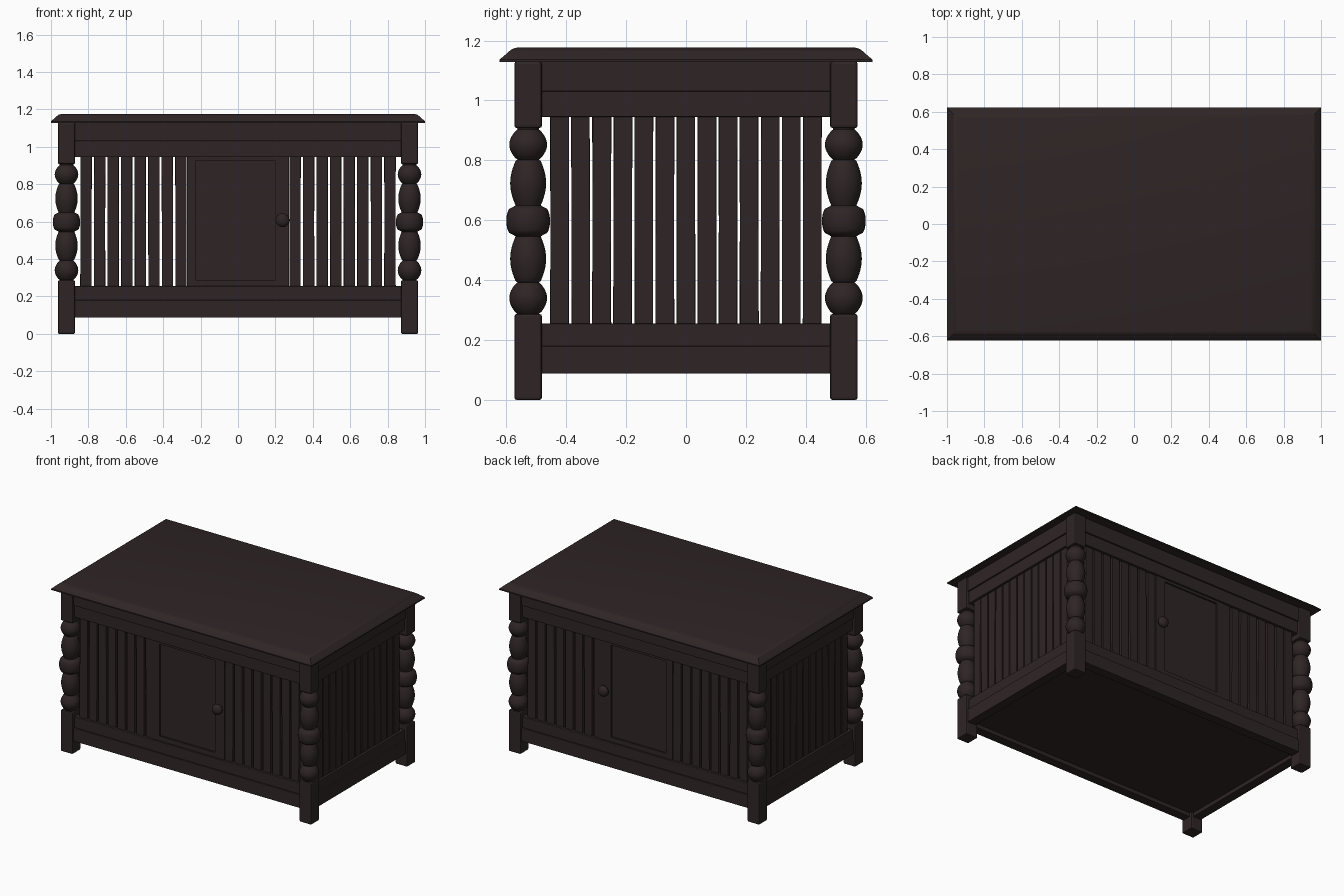
import bpy, bmesh, math, random
from mathutils import Matrix

random.seed(4)
if "Cube" in bpy.data.objects:
    bpy.data.objects.remove(bpy.data.objects["Cube"])

wood = bpy.data.materials.new("dark walnut")
colour = (0.028, 0.0182, 0.0182, 1)
wood.diffuse_color = colour
wood.use_nodes = True
bsdf = wood.node_tree.nodes["Principled BSDF"]
bsdf.inputs["Base Color"].default_value = colour
bsdf.inputs["Roughness"].default_value = 0.6


def finish(bm, name, smooth=False):
    bmesh.ops.recalc_face_normals(bm, faces=bm.faces)
    mesh = bpy.data.meshes.new(name)
    bm.to_mesh(mesh)
    bm.free()
    mesh.materials.append(wood)
    ob = bpy.data.objects.new(name, mesh)
    bpy.context.collection.objects.link(ob)
    if smooth:
        bpy.ops.object.select_all(action='DESELECT')
        ob.select_set(True)
        bpy.context.view_layer.objects.active = ob
        bpy.ops.object.shade_smooth_by_angle(angle=math.radians(40))
    return ob


def box(name, x, y, z, bevel=0.0, tilt=0.0, tilt_axis='Y'):
    """Box from (min, max) ranges, with optional rounded edges and a slight lean."""
    bm = bmesh.new()
    size = [r[1] - r[0] for r in (x, y, z)]
    mid = [(r[0] + r[1]) / 2 for r in (x, y, z)]
    bmesh.ops.create_cube(bm, size=1, matrix=Matrix.Diagonal((*size, 1)))
    ob = finish(bm, name)
    ob.location = mid
    if tilt:
        ob.rotation_euler['XYZ'.index(tilt_axis)] = tilt
    if bevel:
        mod = ob.modifiers.new("soft edges", 'BEVEL')
        mod.width, mod.segments = bevel, 2
    return ob


def span(a, b, sign):
    return tuple(sorted((a * sign, b * sign)))


def lathe(name, profile, location, rotation=(0, 0, 0), sides=32):
    bm = bmesh.new()
    rings = []
    for r, z in profile:
        rings.append([bm.verts.new((r * math.cos(math.tau * i / sides),
                                    r * math.sin(math.tau * i / sides), z)) for i in range(sides)])
    for low, high in zip(rings, rings[1:]):
        for i in range(sides):
            j = (i + 1) % sides
            bm.faces.new((low[i], low[j], high[j], high[i]))
    bm.faces.new(rings[0])
    bm.faces.new(rings[-1])
    ob = finish(bm, name, True)
    ob.location, ob.rotation_euler = location, rotation
    return ob


# Table top: stacked rectangles forming a rounded moulding
bm = bmesh.new()
loops = []
for inset, z in ((0, 1.128), (0, 1.136), (0.007, 1.143), (0.018, 1.152),
                 (0.03, 1.163), (0.042, 1.172), (0.056, 1.176)):
    a, b = 1 - inset, 0.622 - inset
    loops.append([bm.verts.new((u * a, v * b, z)) for u, v in ((-1, -1), (1, -1), (1, 1), (-1, 1))])
for low, high in zip(loops, loops[1:]):
    for i in range(4):
        bm.faces.new((low[i], low[(i + 1) % 4], high[(i + 1) % 4], high[i]))
bm.faces.new(loops[0])
bm.faces.new(loops[-1])
finish(bm, "table_top", True)

# Turned leg profile: beads and vases either side of a heavy central ring
turning = [(0.040, 0.27)]
for z0, z1, neck, belly, power in ((0.285, 0.395, 0.036, 0.063, 0.8),
                                   (0.395, 0.548, 0.042, 0.060, 0.9),
                                   (0.548, 0.648, 0.048, 0.073, 0.35),
                                   (0.648, 0.800, 0.042, 0.060, 0.9),
                                   (0.800, 0.905, 0.036, 0.063, 0.8)):
    for k in range(13):
        t = k / 12
        bulge = max(0, math.sin(math.pi * t)) ** power
        turning.append((neck + (belly - neck) * bulge, z0 + 0.002 + (z1 - z0 - 0.004) * t))
turning.append((0.040, 0.93))

LX, LY, H = 0.917, 0.527, 0.046
for sx, sy in ((-1, -1), (1, -1), (-1, 1), (1, 1)):
    cx, cy = sx * LX, sy * LY
    sq = ((cx - H, cx + H), (cy - H, cy + H))
    box("leg_foot", *sq, (0, 0.287), 0.008)
    box("leg_head", *sq, (0.908, 1.13), 0.008)
    lathe("leg_turning", turning, (cx, cy, 0))

# Rails: a thick outer board and a slightly recessed board beside the slats
boards = (("upper_rail", 1.03, 1.13, 0.012), ("upper_inner_rail", 0.945, 1.032, 0.022),
          ("lower_inner_rail", 0.178, 0.255, 0.022), ("lower_rail", 0.088, 0.18, 0.012))
for s in (-1, 1):
    for name, z0, z1, back in boards:
        box(name + "_long", (-LX, LX), span(LY + H - back, LY - 0.03, s), (z0, z1), 0.003)
        box(name + "_side", span(LX + H - back, LX - 0.03, s), (-LY, LY), (z0, z1), 0.003)

# Floor panel
box("floor_panel", (-0.9, 0.9), (-0.51, 0.51), (0.115, 0.14))

# Slats on all four sides, some leaning very slightly
slat_z = (0.24, 0.96)


def lean():
    return random.uniform(-0.004, 0.004)


for s in (-1, 1):
    for side in (-1, 1):
        for k in range(8):
            c = side * (0.305 + 0.0725 * k)
            box("long_slat", (c - 0.03, c + 0.03), span(LY - 0.012, LY + 0.008, s), slat_z,
                0.002, lean(), 'Y')
    for k in range(13):
        c = -0.422 + 0.0703 * k
        box("side_slat", span(LX - 0.012, LX + 0.008, s), (c - 0.031, c + 0.031), slat_z,
            0.002, lean(), 'X')

# Doors front and back: recessed panel, stiles, rails and a round knob
knob = [(0.014, -0.02), (0.014, 0.008)]
knob += [(0.037 * math.sin(a), 0.03 - 0.026 * math.cos(a))
         for a in (math.radians(25 + 13 * i) for i in range(12))]
for s in (-1, 1):
    frame_y = span(LY - 0.012, LY + 0.012, s)
    box("door_panel", (-0.25, 0.22), span(LY - 0.01, LY + 0.0, s), (0.26, 0.95))
    box("door_hinge_stile", (-0.274, -0.225), frame_y, (0.25, 0.95))
    box("door_knob_stile", (0.2, 0.274), frame_y, (0.25, 0.95))
    box("door_bottom_rail", (-0.23, 0.205), frame_y, (0.25, 0.288))
    box("door_top_rail", (-0.23, 0.205), frame_y, (0.927, 0.95))
    lathe("door_knob", knob, (0.238, s * (LY + 0.012), 0.608), (-s * math.pi / 2, 0, 0), 24)
